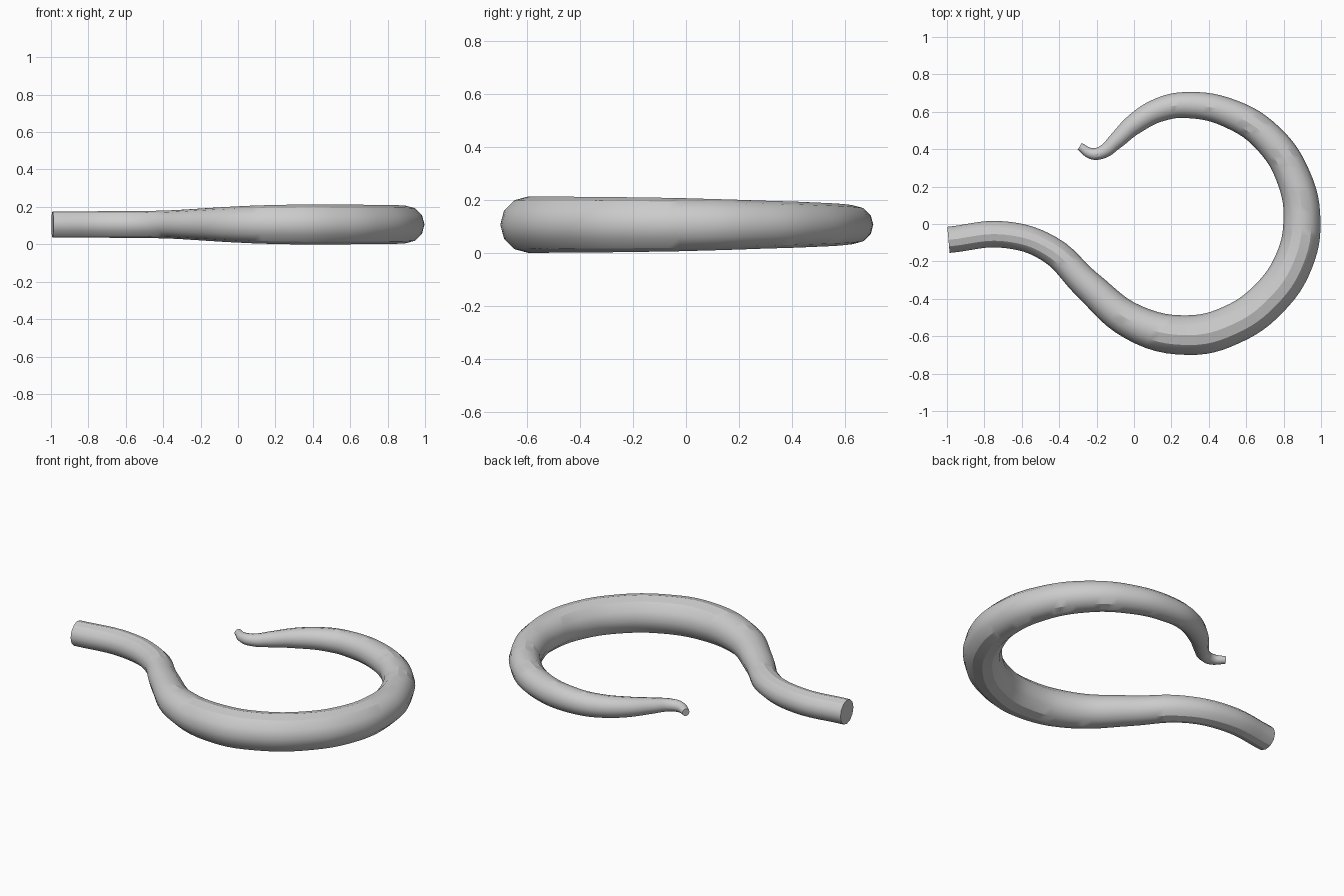
import bpy

if "Cube" in bpy.data.objects:
    bpy.data.objects.remove(bpy.data.objects["Cube"])

# Centreline in plan (x, y) with the tube radius at each point
Z = 0.106
path = [
    (-0.992, -0.085, 0.070), (-0.69, -0.057, 0.071), (-0.45, -0.135, 0.073),
    (-0.25, -0.325, 0.082), (0.0, -0.527, 0.097), (0.29, -0.594, 0.106),
    (0.52, -0.540, 0.106), (0.72, -0.40, 0.105), (0.855, -0.20, 0.103),
    (0.898, 0.02, 0.099), (0.855, 0.245, 0.092), (0.72, 0.455, 0.085),
    (0.52, 0.588, 0.078), (0.29, 0.636, 0.070), (0.14, 0.612, 0.064),
    (0.0, 0.532, 0.055), (-0.10, 0.440, 0.043), (-0.165, 0.386, 0.035),
    (-0.225, 0.376, 0.030), (-0.29, 0.415, 0.021),
]

# Tapered round tube swept along the hook
curve = bpy.data.curves.new("hook", 'CURVE')
curve.dimensions = '3D'
curve.twist_mode = 'Z_UP'
curve.bevel_depth = 1.0
curve.bevel_resolution = 4
curve.resolution_u = 6
curve.use_fill_caps = True
spline = curve.splines.new('BEZIER')
spline.bezier_points.add(len(path) - 1)
for point, (x, y, r) in zip(spline.bezier_points, path):
    point.co = (x, y, Z)
    point.radius = r
    point.handle_left_type = point.handle_right_type = 'AUTO'
spline.radius_interpolation = 'CARDINAL'

hook = bpy.data.objects.new("hook", curve)
bpy.context.collection.objects.link(hook)
bpy.context.view_layer.objects.active = hook
hook.select_set(True)
bpy.ops.object.convert(target='MESH')

# Smooth sides with crisp end caps
bpy.ops.object.shade_smooth_by_angle()
